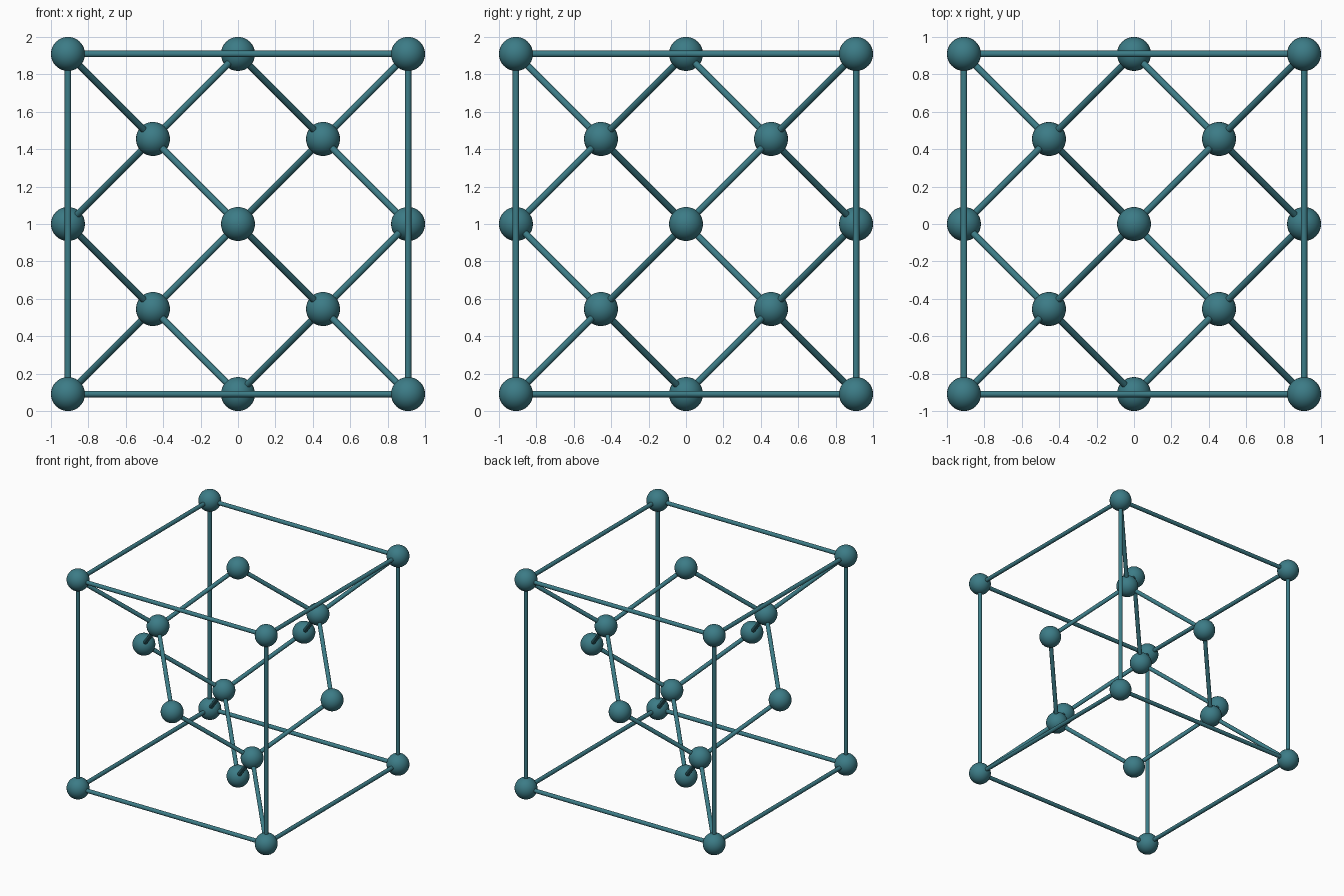
import bpy
from itertools import product
from math import radians
from mathutils import Vector

if "Cube" in bpy.data.objects:
    bpy.data.objects.remove(bpy.data.objects["Cube"])

H = 1 / 1.1            # half of the cell edge
R_ATOM = 0.1 * H
R_ROD = 0.0175
CENTRE = Vector((0, 0, 1))

teal = bpy.data.materials.new("teal")
teal.diffuse_color = (0.045, 0.2, 0.24, 1)
teal.use_nodes = True
teal.node_tree.nodes["Principled BSDF"].inputs["Base Color"].default_value = teal.diffuse_color


def finish(name):
    ob = bpy.context.object
    ob.name = name
    ob.data.materials.append(teal)
    bpy.ops.object.shade_smooth_by_angle(angle=radians(40))


def atom(name, p):
    bpy.ops.mesh.primitive_uv_sphere_add(segments=32, ring_count=16, radius=R_ATOM,
                                         location=CENTRE + Vector(p) * H)
    finish(name)


def rod(name, a, b):
    a, b = Vector(a) * H, Vector(b) * H
    d = b - a
    bpy.ops.mesh.primitive_cylinder_add(vertices=16, radius=R_ROD, depth=d.length,
                                        location=CENTRE + (a + b) / 2,
                                        rotation=d.to_track_quat('Z', 'Y').to_euler())
    finish(name)


# Corner atoms and the cube frame
for c in product((-1, 1), repeat=3):
    atom("corner_atom", c)
    for i in range(3):
        if c[i] < 0:
            end = list(c)
            end[i] = 1
            rod("cell_edge", c, end)

# Face-centre atoms
for i in range(3):
    for s in (-1, 1):
        p = [0, 0, 0]
        p[i] = s
        atom("face_atom", p)

# Inner tetrahedral atoms, each bonded to one corner and three face centres
for c in product((-1, 1), repeat=3):
    if c[0] * c[1] * c[2] > 0:
        inner = Vector(c) / 2
        atom("inner_atom", inner)
        rod("bond", inner, c)
        for i in range(3):
            face = [0, 0, 0]
            face[i] = c[i]
            rod("bond", inner, face)
